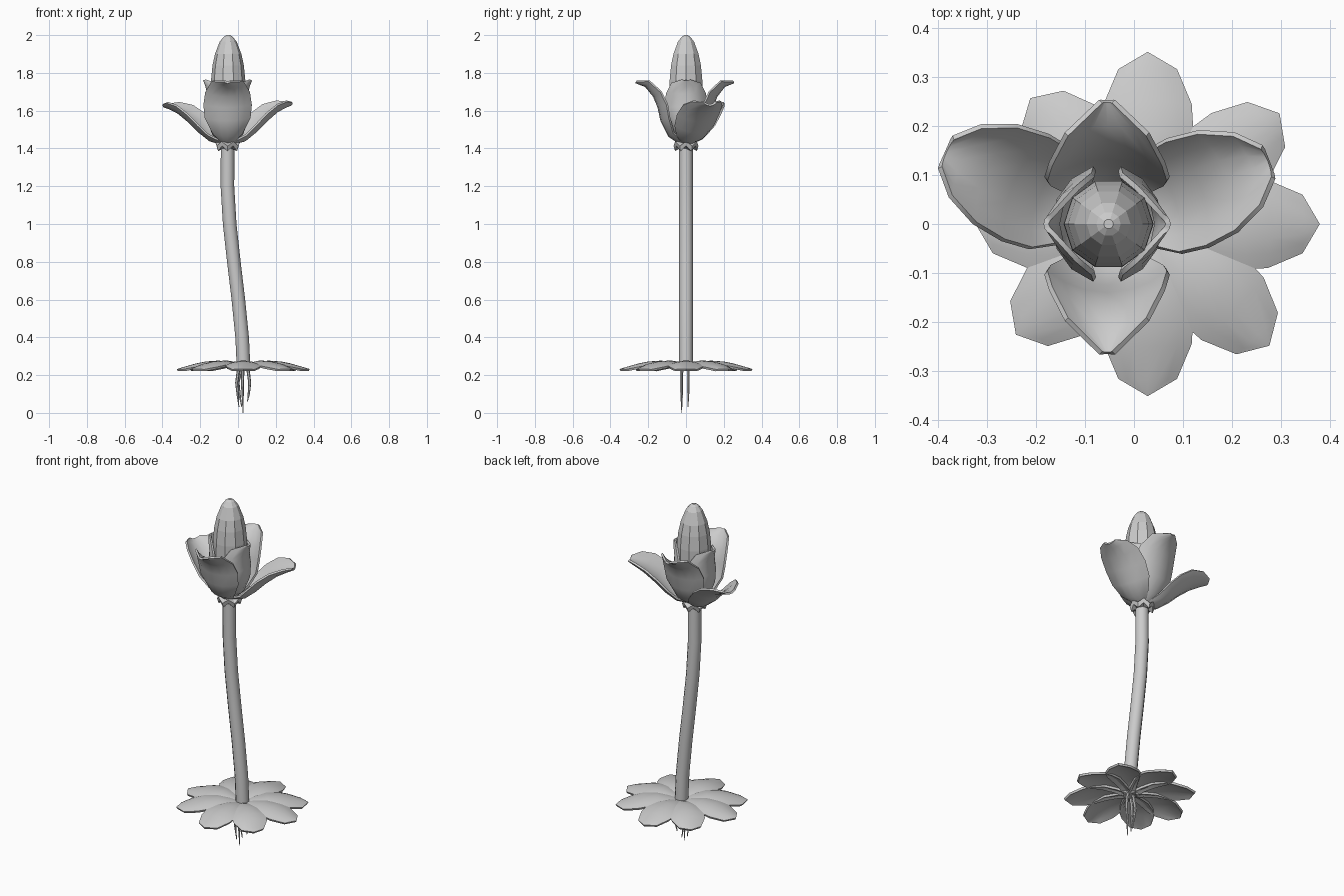
import bpy, bmesh, math
from mathutils import Vector

if "Cube" in bpy.data.objects:
    bpy.data.objects.remove(bpy.data.objects["Cube"], do_unlink=True)

grey = bpy.data.materials.new("plain grey")
grey.use_nodes = True
COLOUR = (0.6, 0.6, 0.6, 1)
grey.diffuse_color = COLOUR
grey.node_tree.nodes["Principled BSDF"].inputs["Base Color"].default_value = COLOUR

FLOWER = Vector((-0.055, 0, 0))
ROSETTE = Vector((0.028, 0, 0))


def finish(name, bm, smooth=40):
    """Turn a bmesh into a named, coloured object."""
    bmesh.ops.remove_doubles(bm, verts=bm.verts, dist=0.0005)
    bmesh.ops.recalc_face_normals(bm, faces=bm.faces)
    mesh = bpy.data.meshes.new(name)
    bm.to_mesh(mesh)
    bm.free()
    ob = bpy.data.objects.new(name, mesh)
    bpy.context.scene.collection.objects.link(ob)
    mesh.materials.append(grey)
    if smooth:
        bpy.ops.object.select_all(action="DESELECT")
        ob.select_set(True)
        bpy.context.view_layer.objects.active = ob
        bpy.ops.object.shade_smooth_by_angle(angle=math.radians(smooth))
    return ob


def skin(bm, rows, closed=False):
    """Join rows of points with faces."""
    rows = [[bm.verts.new(p) for p in row] for row in rows]
    n = len(rows[0])
    for a, b in zip(rows, rows[1:]):
        for i in range(n if closed else n - 1):
            j = (i + 1) % n
            bm.faces.new((a[i], a[j], b[j], b[i]))
    return rows


def blade(name, origin, degrees, line, cup, thickness, segments=6):
    """Leaf or petal: midline of (radius, height, half width), bent across by cup degrees."""
    turn, bend = math.radians(degrees), math.radians(cup)
    out = Vector((math.cos(turn), math.sin(turn), 0))
    side = Vector((-out.y, out.x, 0))
    rows = []
    for k, (r, z, w) in enumerate(line):
        before, after = line[max(k - 1, 0)], line[min(k + 1, len(line) - 1)]
        tangent = Vector((after[0] - before[0], after[1] - before[1])).normalized()
        inward = Vector((0, 0, tangent.x)) - out * tangent.y
        row = []
        for i in range(segments + 1):
            a = bend * (2 * i / segments - 1)
            row.append(origin + out * r + Vector((0, 0, z))
                       + side * w * math.sin(a) / math.sin(abs(bend))
                       + inward * w * (1 - math.cos(a)) / math.sin(bend))
        rows.append(row)
    bm = bmesh.new()
    # Two skins and a rim make an even thickness
    skin(bm, rows)
    bmesh.ops.remove_doubles(bm, verts=bm.verts, dist=0.0005)
    bmesh.ops.recalc_face_normals(bm, faces=bm.faces)
    bmesh.ops.solidify(bm, geom=bm.faces[:], thickness=thickness)
    return finish(name, bm)


def tube(name, points, radii, sides):
    """Tapered tube with level rings."""
    bm = bmesh.new()
    rows = skin(bm, [[Vector(p) + Vector((r * math.cos(t), r * math.sin(t), 0))
                      for t in (math.tau * i / sides for i in range(sides))]
                     for p, r in zip(points, radii)], closed=True)
    bm.faces.new(rows[0])
    bm.faces.new(rows[-1])
    return bm


# Stem
path = [(0.03, 0.23), (0.022, 0.4), (0.002, 0.6), (-0.022, 0.8),
        (-0.044, 1.0), (-0.056, 1.2), (-0.055, 1.42)]
finish("stem", tube("stem", [(x, 0, z) for x, z in path], [0.036] * len(path), 12))

# Ground rosette
leaf = [(0, 0.245, 0.03), (0.06, 0.265, 0.05), (0.13, 0.277, 0.077), (0.2, 0.272, 0.093),
        (0.25, 0.262, 0.09), (0.32, 0.242, 0.06), (0.352, 0.232, 0)]
for n, angle in enumerate((0, 40, 90, 133, 180, 220, 270, 315)):
    blade(f"ground_leaf_{n + 1}", ROSETTE, angle, leaf, -22, 0.012)

# Roots
for n, (x, y, drift, low) in enumerate([(0.005, -0.022, -0.012, 0.03), (0.027, -0.025, -0.004, 0),
                                        (0.05, 0.012, 0.012, 0.06), (0.02, 0.012, -0.02, 0.03)]):
    pts = [(x, y, 0.25), (x + drift, y, 0.16), (x + 0.6 * drift, y, 0.1), (x, y * 0.9, low)]
    finish(f"root_{n + 1}", tube("root", pts, [0.009, 0.008, 0.006, 0.002], 6))

# Collar under the petals with a jagged lower rim
bm = bmesh.new()
rings = []
for r, z, jag in [(0.036, 1.40, 0), (0.058, 1.40, 0.014), (0.066, 1.425, 0.012), (0.03, 1.44, 0)]:
    rings.append([FLOWER + Vector((r * math.cos(t), r * math.sin(t), z + jag * (-1) ** i))
                  for i, t in enumerate(math.tau * k / 12 for k in range(12))])
skin(bm, rings, closed=True)
finish("collar", bm, 0)

# Inner petals: front and back flare, left and right hug the bud
flared = [(0.025, 1.43, 0.03), (0.085, 1.47, 0.075), (0.125, 1.55, 0.115), (0.14, 1.62, 0.122),
          (0.165, 1.68, 0.112), (0.21, 1.735, 0.08), (0.262, 1.755, 0.01)]
upright = [(0.025, 1.43, 0.03), (0.08, 1.47, 0.075), (0.11, 1.55, 0.112), (0.114, 1.62, 0.118),
           (0.108, 1.69, 0.105), (0.118, 1.73, 0.078), (0.13, 1.76, 0.02)]
blade("front_petal", FLOWER, 270, flared, 42, 0.011)
blade("back_petal", FLOWER, 90, [(r * 0.95, z, w) for r, z, w in flared], 42, 0.011)
blade("left_petal", FLOWER, 0, upright, 72, 0.011)
blade("right_petal", FLOWER, 180, upright, 72, 0.011)

# Outer petals
spread = [(0.025, 1.43, 0.03), (0.09, 1.445, 0.075), (0.15, 1.49, 0.105), (0.21, 1.545, 0.113),
          (0.27, 1.59, 0.105), (0.325, 1.615, 0.075), (0.36, 1.625, 0.03)]
blade("outer_left_petal", FLOWER, 21, [(r * 0.98, z + 0.08 * r * r, w) for r, z, w in spread], 48, 0.011)
blade("outer_right_petal", FLOWER, 156, spread, 48, 0.011)

# Faceted bud
profile = [(0.04, 1.43), (0.08, 1.5), (0.092, 1.62), (0.091, 1.76), (0.083, 1.84),
           (0.07, 1.9), (0.045, 1.965), (0.025, 1.99), (0.01, 2.0)]
finish("bud", tube("bud", [FLOWER + Vector((0.003, 0, z)) for r, z in profile],
                   [r for r, z in profile], 10), 0)
